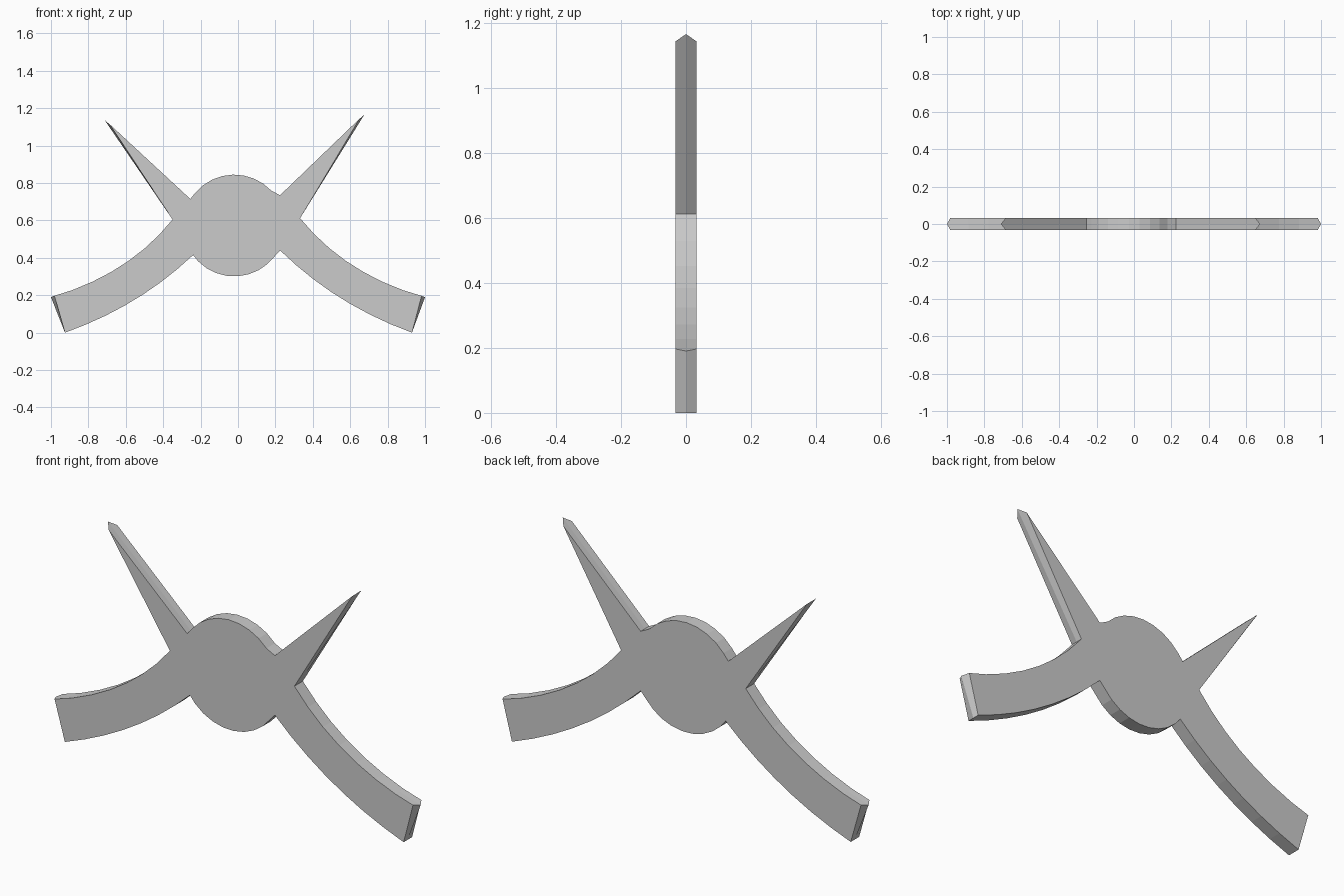
import bpy, bmesh, math
from mathutils import Vector

if "Cube" in bpy.data.objects:
    bpy.data.objects.remove(bpy.data.objects["Cube"])

HALF = 0.033          # half thickness of the plate
CENTRE, RADIUS = (-0.02, 0.573), 0.272

bm = bmesh.new()


def add_face(points):
    bm.faces.new([bm.verts.new((x, -HALF, z)) for x, z in points])


def arc(start, end, count):
    angles = [math.radians(start + (end - start) * i / (count - 1)) for i in range(count)]
    return [(CENTRE[0] + RADIUS * math.cos(a), CENTRE[1] + RADIUS * math.sin(a)) for a in angles]


def bend(a, c, b, t):
    return tuple((1 - t) ** 2 * p + 2 * t * (1 - t) * q + t * t * r for p, q, r in zip(a, c, b))


# Each side: spike base top, shoulder, arm base bottom, spike tip,
# upper edge (control, end), lower edge (control, end)
sides = [
    dict(top=(0.225, 0.735), mid=(0.332, 0.612), low=(0.225, 0.44), tip=(0.675, 1.165),
         upper=((0.58, 0.305), (1.0, 0.19)), lower=((0.523, 0.148), (0.93, 0.0))),
    dict(top=(-0.255, 0.715), mid=(-0.35, 0.605), low=(-0.24, 0.415), tip=(-0.712, 1.135),
         upper=((-0.585, 0.31), (-1.0, 0.19)), lower=((-0.53, 0.14), (-0.925, 0.0))),
]
right, left = sides

# Round hub with the four limb roots
add_face([right["low"], right["mid"], right["top"]] + arc(43, 140, 9)
         + [left["top"], left["mid"], left["low"]] + arc(225, 323, 9))

# Spikes and curved arms
STEPS = 7
for s in sides:
    add_face([s["top"], s["mid"], s["tip"]])
    rows = [(bend(s["mid"], *s["upper"], i / STEPS), bend(s["low"], *s["lower"], i / STEPS))
            for i in range(STEPS + 1)]
    for (u0, l0), (u1, l1) in zip(rows, rows[1:]):
        add_face([u0, l0, l1, u1])

# Join the parts and give the plate its thickness
bmesh.ops.remove_doubles(bm, verts=bm.verts, dist=0.0005)
bmesh.ops.recalc_face_normals(bm, faces=bm.faces)
flat = list(bm.faces)
grown = bmesh.ops.extrude_face_region(bm, geom=flat, use_keep_orig=True)
for v in grown["geom"]:
    if isinstance(v, bmesh.types.BMVert):
        v.co.y = HALF

# Middle edge loop, so the tips and arm corners can come to a point
bmesh.ops.bisect_plane(bm, geom=bm.verts[:] + bm.edges[:] + bm.faces[:],
                       plane_co=(0, 0, 0), plane_no=(0, 1, 0))
for s in sides:
    for corner, shift in ((s["tip"], 0.035), (s["upper"][1], 0.02)):
        target = Vector((corner[0], 0, corner[1]))
        pull = (Vector((CENTRE[0], 0, CENTRE[1])) - target).normalized() * shift
        for v in bm.verts:
            if abs(v.co.y) > 0.01 and (v.co - target).length < HALF + 0.002:
                v.co += pull
bmesh.ops.recalc_face_normals(bm, faces=bm.faces)

mesh = bpy.data.meshes.new("emblem_plate")
bm.to_mesh(mesh)
bm.free()
bpy.context.collection.objects.link(bpy.data.objects.new("emblem_plate", mesh))
